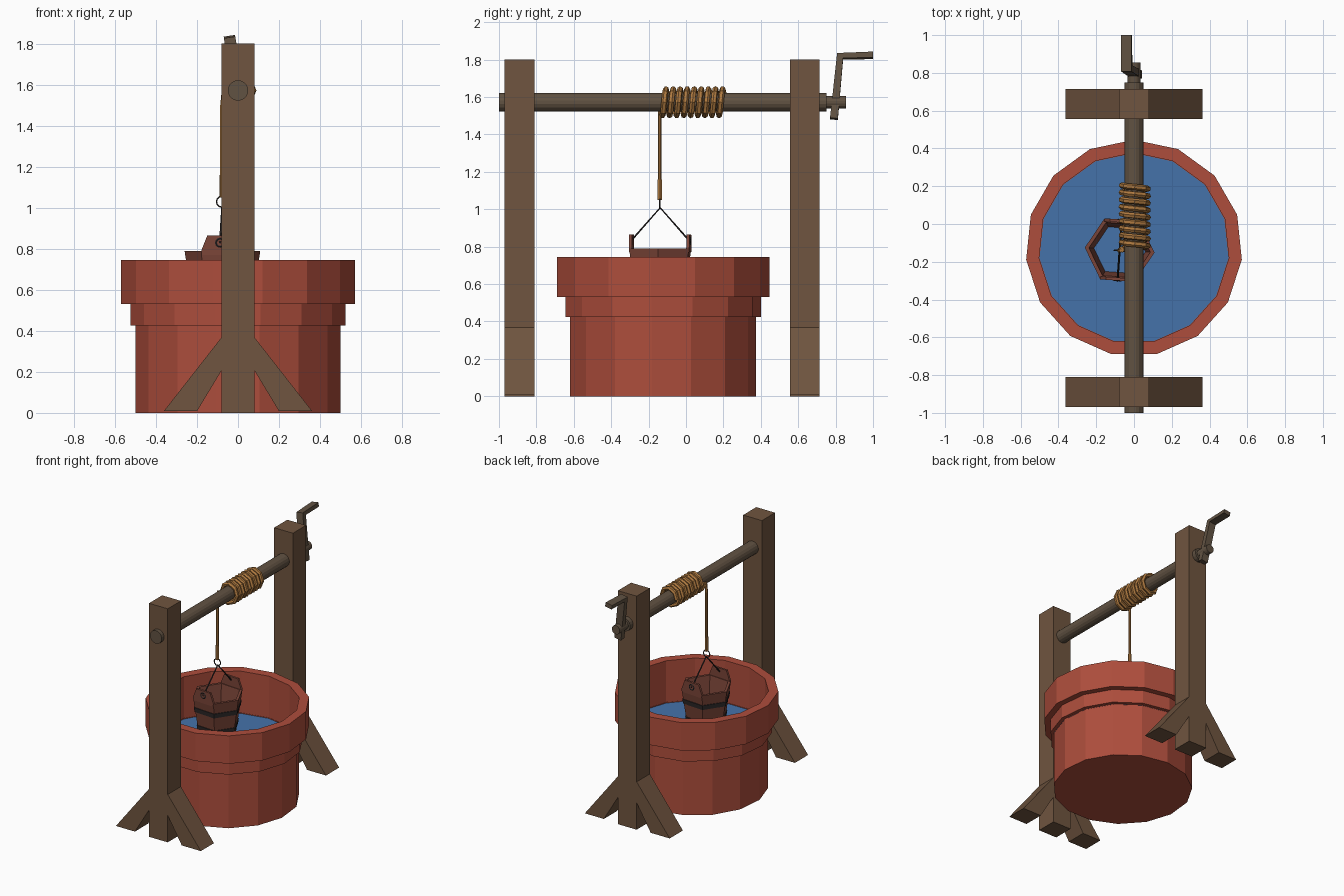
import bpy, bmesh, math
from mathutils import Matrix, Vector

if "Cube" in bpy.data.objects:
    bpy.data.objects.remove(bpy.data.objects["Cube"])


def material(name, rgb):
    m = bpy.data.materials.new(name)
    m.diffuse_color = (*rgb, 1)
    m.use_nodes = True
    m.node_tree.nodes["Principled BSDF"].inputs["Base Color"].default_value = m.diffuse_color
    return m


BRICK = material("red_brick", (0.42, 0.075, 0.045))
WATER = material("water_blue", (0.06, 0.17, 0.40))
WOOD = material("post_wood", (0.16, 0.09, 0.05))
SHAFT = material("shaft_wood", (0.12, 0.085, 0.055))
PAIL = material("bucket_wood", (0.20, 0.06, 0.04))
IRON = material("dark_iron", (0.03, 0.025, 0.025))
ROPE = material("rope", (0.42, 0.19, 0.05))


def finish(name, bm, mat, matrix=None):
    bmesh.ops.recalc_face_normals(bm, faces=bm.faces)
    mesh = bpy.data.meshes.new(name)
    bm.to_mesh(mesh)
    bm.free()
    mesh.materials.append(mat)
    ob = bpy.data.objects.new(name, mesh)
    if matrix:
        ob.matrix_world = matrix
    bpy.context.collection.objects.link(ob)
    return ob


def lathe(name, profile, sides, mat, matrix=None, start=0.0, closed=False, caps=(0, 0)):
    """Turn an (r, z) profile around z; optionally cap the first / last ring."""
    bm = bmesh.new()
    rings = []
    for r, z in profile:
        rings.append([bm.verts.new((r * math.cos(start + math.tau * i / sides),
                                    r * math.sin(start + math.tau * i / sides), z))
                      for i in range(sides)])
    pairs = list(zip(rings, rings[1:]))
    if closed:
        pairs.append((rings[-1], rings[0]))
    for a, b in pairs:
        for i in range(sides):
            j = (i + 1) % sides
            bm.faces.new((a[i], a[j], b[j], b[i]))
    if caps[0]:
        bm.faces.new(rings[0])
    if caps[1]:
        bm.faces.new(rings[-1])
    return finish(name, bm, mat, matrix)


def extrude(name, points, offset, mat, matrix=None):
    """Extrude a flat outline of 3D points by an offset."""
    bm = bmesh.new()
    face = bm.faces.new([bm.verts.new(p) for p in points])
    res = bmesh.ops.extrude_face_region(bm, geom=[face])
    verts = [v for v in res["geom"] if isinstance(v, bmesh.types.BMVert)]
    bmesh.ops.translate(bm, verts=verts, vec=offset)
    return finish(name, bm, mat, matrix)


def tube(name, points, radius, mat, matrix=None, cyclic=False):
    """Sweep a six-sided section along a path."""
    cu = bpy.data.curves.new(name, "CURVE")
    cu.dimensions = "3D"
    cu.bevel_depth = radius
    cu.bevel_resolution = 1
    cu.use_fill_caps = True
    sp = cu.splines.new("POLY")
    sp.points.add(len(points) - 1)
    for p, co in zip(sp.points, points):
        p.co = (*co, 1)
    sp.use_cyclic_u = cyclic
    sp.use_smooth = False
    tmp = bpy.data.objects.new(name + "_path", cu)
    bpy.context.collection.objects.link(tmp)
    deps = bpy.context.evaluated_depsgraph_get()
    bm = bmesh.new()
    bm.from_mesh(bpy.data.meshes.new_from_object(tmp.evaluated_get(deps)))
    bpy.data.objects.remove(tmp)
    return finish(name, bm, mat, matrix)


def ring_points(c, r, n=12):
    return [(c[0] + r * math.cos(math.tau * i / n), c[1], c[2] + r * math.sin(math.tau * i / n))
            for i in range(n)]


# Stepped fifteen-sided well basin and its water
basin_at = Matrix.Translation((0, -0.128, 0))
lathe("well_basin", [(0.503, 0), (0.503, 0.425), (0.528, 0.425), (0.528, 0.53), (0.574, 0.53),
                     (0.574, 0.745), (0.505, 0.745), (0.505, 0.425)],
      15, BRICK, basin_at, math.pi / 2, caps=(1, 0))
lathe("well_water", [(0.505, 0.42)], 15, WATER, basin_at, math.pi / 2, caps=(1, 0))

# Two posts, each with a pair of splayed braces
for label, y in (("front", -0.97), ("back", 0.555)):
    extrude(label + "_post", [(-0.08, y, 0), (0.08, y, 0), (0.08, y, 1.8), (-0.08, y, 1.8)],
            (0, 0.16, 0), WOOD)
    for side, s in (("left", -1), ("right", 1)):
        extrude(f"{label}_{side}_brace",
                [(s * 0.20, y, 0.008), (s * 0.362, y, 0.008), (s * 0.075, y, 0.375), (s * 0.075, y, 0.215)],
                (0, 0.16, 0), WOOD)

# Windlass shaft with a thinner crank end
AXIS_Z = 1.572
along_y = Matrix.Translation((0, 0, AXIS_Z)) @ Matrix.Rotation(-math.pi / 2, 4, "X")
lathe("windlass_shaft", [(0.05, -1.0), (0.05, 0.75), (0.034, 0.75), (0.034, 0.855)],
      16, SHAFT, along_y, math.pi / 16, caps=(1, 1))

# Bent crank handle, turned slightly about the shaft
extrude("crank_handle",
        [(-0.028, 0.77, -0.088), (-0.028, 0.812, -0.092), (-0.028, 0.84, 0.235),
         (-0.028, 1.0, 0.238), (-0.028, 1.0, 0.27), (-0.028, 0.808, 0.262)],
        (0.056, 0, 0), SHAFT,
        Matrix.Translation((0, 0, AXIS_Z)) @ Matrix.Rotation(math.radians(-9), 4, "Y"))

# Rope wound on the shaft, then hanging down to the ring
TURNS, STEPS = 9, 8
coil = []
for i in range(TURNS * STEPS + 1):
    a = math.pi + math.tau * i / STEPS
    coil.append((0.004 + 0.07 * math.cos(a), -0.135 + 0.34 * i / (TURNS * STEPS),
                 AXIS_Z + 0.07 * math.sin(a)))
tube("rope_coil", coil, 0.016, ROPE)
RX, RY = -0.078, -0.14
tube("hanging_rope", [(RX + 0.008, RY, 1.58), (RX, RY, 1.5), (RX, RY, 1.10)], 0.010, ROPE)
tube("rope_end_wrap", [(RX, RY, 1.16), (RX, RY, 1.05)], 0.013, ROPE)
tube("rope_ring", ring_points((RX, RY, 1.03), 0.027), 0.004, IRON, cyclic=True)

# Hexagonal tapered bucket with two hoops and water inside
bucket_at = Matrix.Translation((-0.076, -0.138, 0)) @ Matrix.Rotation(math.radians(-4), 4, "Z")
TOP, BOTTOM = 0.79, 0.46


def pail_radius(z):
    return 0.135 + (0.185 - 0.135) * (z - BOTTOM) / (TOP - BOTTOM)


lathe("bucket", [(pail_radius(BOTTOM), BOTTOM), (pail_radius(TOP), TOP),
                 (pail_radius(TOP) - 0.022, TOP), (pail_radius(BOTTOM) - 0.022, BOTTOM + 0.025)],
      6, PAIL, bucket_at, caps=(1, 1))
lathe("bucket_water", [(pail_radius(0.63) - 0.022, 0.63)], 6, WATER, bucket_at, caps=(1, 0))
for label, z in (("upper", 0.675), ("lower", 0.535)):
    r0, r1 = pail_radius(z), pail_radius(z + 0.035)
    lathe(label + "_hoop", [(r0 - 0.004, z), (r0 + 0.006, z), (r1 + 0.006, z + 0.035),
                            (r1 - 0.004, z + 0.035)], 6, IRON, bucket_at, closed=True)

# Bucket ears with eyelets, and the wire bail up to the ring
for label, s in (("front", -1), ("back", 1)):
    y = s * 0.146
    extrude(label + "_ear", [(-0.088, y, 0.77), (0.088, y, 0.77), (0.092, y, 0.792),
                             (0.062, y, 0.866), (-0.062, y, 0.866), (-0.092, y, 0.792)],
            (0, s * 0.016, 0), PAIL, bucket_at)
    tube(label + "_eyelet", ring_points((0, s * 0.156, 0.83), 0.02), 0.009, IRON, bucket_at, cyclic=True)
tube("bucket_bail", [(0, -0.166, 0.83), (0, -0.15, 0.838), (0, 0, 1.008),
                     (0, 0.15, 0.838), (0, 0.166, 0.83)], 0.0055, IRON, bucket_at)
